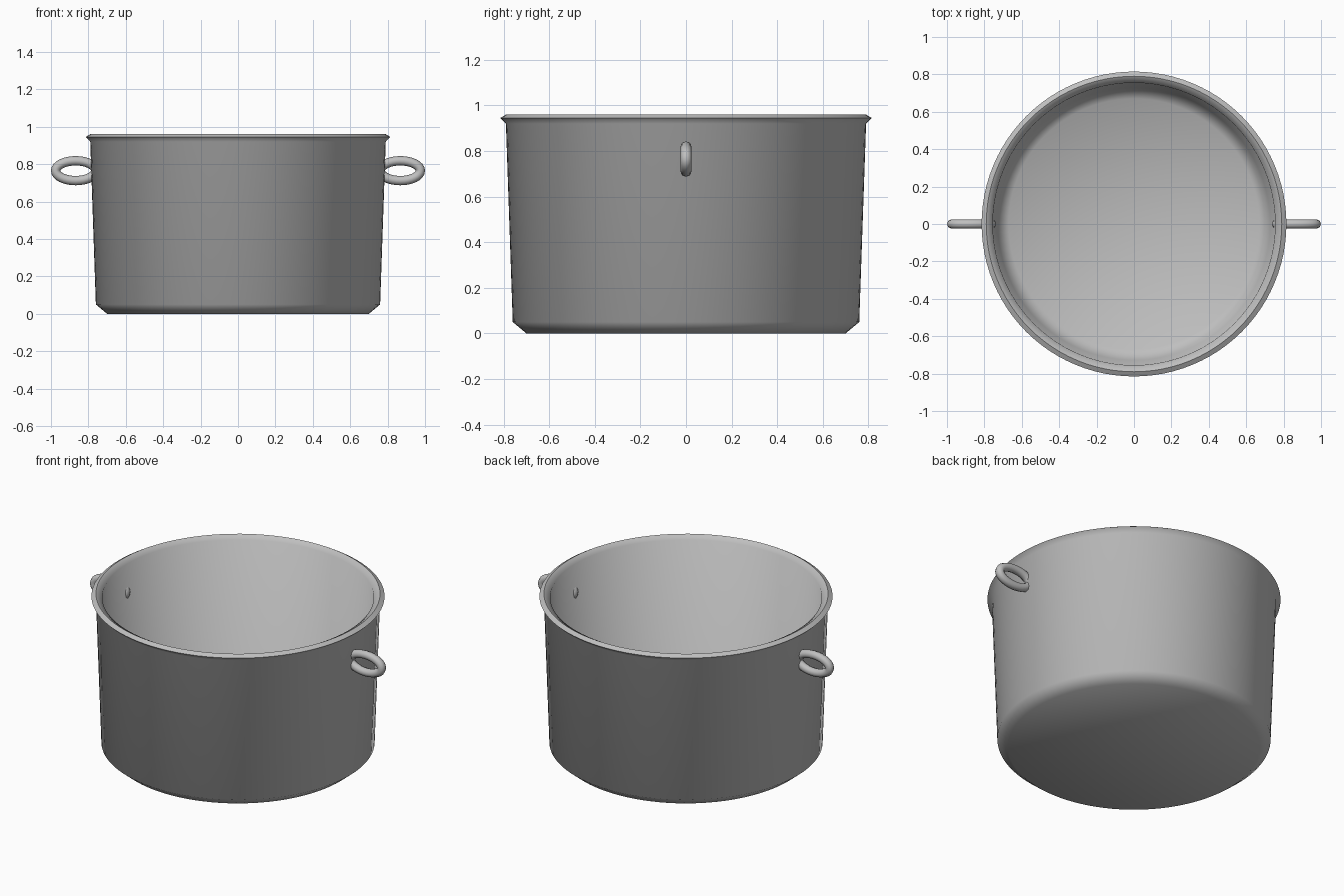
import bpy, bmesh, math
from mathutils import Vector

cube = bpy.data.objects.get("Cube")
if cube:
    bpy.data.objects.remove(cube, do_unlink=True)

# Single brushed metal colour
metal = bpy.data.materials.new("grey_metal")
metal.use_nodes = True
grey = (0.52, 0.52, 0.52, 1)
metal.diffuse_color = grey
metal.node_tree.nodes["Principled BSDF"].inputs["Base Color"].default_value = grey


def finish(bm, name, angle):
    """Turn a bmesh into a smooth-shaded metal object."""
    bmesh.ops.recalc_face_normals(bm, faces=bm.faces)
    mesh = bpy.data.meshes.new(name)
    bm.to_mesh(mesh)
    bm.free()
    mesh.materials.append(metal)
    obj = bpy.data.objects.new(name, mesh)
    bpy.context.collection.objects.link(obj)
    bpy.ops.object.select_all(action="DESELECT")
    obj.select_set(True)
    bpy.context.view_layer.objects.active = obj
    bpy.ops.object.shade_smooth_by_angle(angle=math.radians(angle))
    return obj


def lathe(name, profile, steps, angle):
    """Spin a radius/height profile around the z axis."""
    bm = bmesh.new()
    verts = [bm.verts.new((r, 0, z)) for r, z in profile]
    edges = [bm.edges.new(pair) for pair in zip(verts, verts[1:])]
    bmesh.ops.spin(bm, geom=verts + edges, cent=(0, 0, 0), axis=(0, 0, 1),
                   angle=math.tau, steps=steps)
    bmesh.ops.remove_doubles(bm, verts=bm.verts, dist=0.0005)
    return finish(bm, name, angle)


def ring_handle(name, side, centre, half_width, half_height, tube, steps=32, sides=8):
    """Oval ring standing in the xz plane."""
    bm = bmesh.new()
    rings = []
    for i in range(steps):
        a = math.tau * i / steps
        out = Vector((math.cos(a) / half_width, 0, math.sin(a) / half_height)).normalized()
        mid = Vector((centre[0] + half_width * math.cos(a), 0,
                      centre[1] + half_height * math.sin(a)))
        ring = []
        for j in range(sides):
            b = math.tau * j / sides
            p = mid + tube * (out * math.cos(b) + Vector((0, math.sin(b), 0)))
            ring.append(bm.verts.new((p.x * side, p.y, p.z)))
        rings.append(ring)
    for i in range(steps):
        r, s = rings[i], rings[(i + 1) % steps]
        for j in range(sides):
            k = (j + 1) % sides
            bm.faces.new((r[j], r[k], s[k], s[j]))
    return finish(bm, name, 60)


# Pot body: base, chamfer, wall, flared lip, inner wall, inner floor
lathe("pot_body", [
    (0, 0), (0.70, 0), (0.76, 0.05), (0.79, 0.92), (0.815, 0.945),
    (0.79, 0.96), (0.755, 0.94), (0.728, 0.08), (0.67, 0.035), (0, 0.035),
], 96, 60)

# Ring handles pass through the wall on both sides
for label, side in (("left", 1), ("right", -1)):
    ring_handle(label + "_handle", side, (0.868, 0.765), 0.107, 0.053, 0.025)
